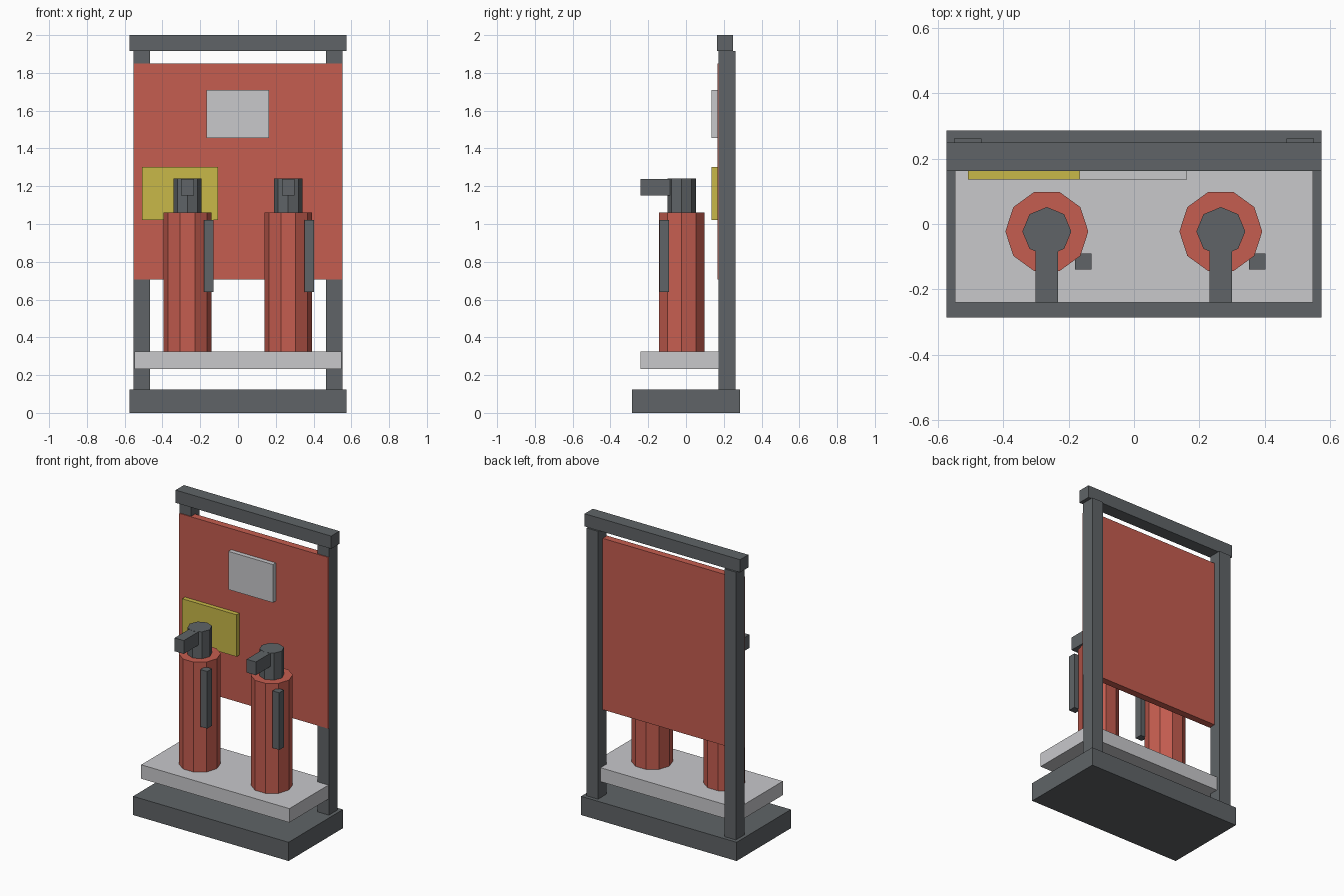
import bpy

cube = bpy.data.objects.get("Cube")
if cube:
    bpy.data.objects.remove(cube, do_unlink=True)


def material(name, r, g, b):
    m = bpy.data.materials.new(name)
    m.use_nodes = True
    m.diffuse_color = (r, g, b, 1)
    bsdf = next(n for n in m.node_tree.nodes if n.type == "BSDF_PRINCIPLED")
    bsdf.inputs["Base Color"].default_value = (r, g, b, 1)
    return m


DARK = material("dark_grey", 0.115, 0.127, 0.135)
RED = material("red", 0.56, 0.11, 0.08)
LIGHT = material("light_grey", 0.58, 0.58, 0.6)
YELLOW = material("yellow", 0.58, 0.48, 0.065)


def finish(name, mat):
    ob = bpy.context.object
    ob.name = name
    ob.data.materials.append(mat)
    return ob


def box(name, mat, x, y, z):
    """Box from (low, high) extents on each axis."""
    spans = (x, y, z)
    bpy.ops.mesh.primitive_cube_add(size=1, location=[(a + b) / 2 for a, b in spans])
    ob = finish(name, mat)
    ob.scale = [b - a for a, b in spans]
    bpy.ops.object.transform_apply(location=False, rotation=False, scale=True)


def prism(name, mat, sides, radius, x, y, z):
    """Flat-sided upright cylinder with a corner on the +x axis."""
    bpy.ops.mesh.primitive_cylinder_add(
        vertices=sides, radius=radius, depth=z[1] - z[0],
        location=(x, y, (z[0] + z[1]) / 2))
    ob = finish(name, mat)
    # The primitive starts at +y; a quarter turn puts a corner on +x
    ob.rotation_euler.z = 1.5707963
    bpy.ops.object.transform_apply(location=False, rotation=True, scale=False)


# Frame
box("base", DARK, (-0.575, 0.575), (-0.287, 0.287), (0, 0.125))
for side, s in (("right", -1), ("left", 1)):
    box(side + "_post", DARK, sorted((s * 0.467, s * 0.552)), (0.172, 0.262), (0.125, 1.915))
box("top_bar", DARK, (-0.575, 0.575), (0.163, 0.25), (1.915, 2))

# Back board with its two plates
box("back_board", RED, (-0.551, 0.551), (0.166, 0.213), (0.705, 1.85))
box("notice_plate", LIGHT, (-0.167, 0.163), (0.136, 0.166), (1.455, 1.71))
box("warning_plate", YELLOW, (-0.508, -0.106), (0.136, 0.166), (1.022, 1.302))

# Shelf
box("shelf", LIGHT, (-0.548, 0.548), (-0.24, 0.235), (0.232, 0.325))

# Two extinguishers: body, valve, nozzle and hose
for side, x in (("right", -0.267), ("left", 0.266)):
    y = -0.023
    prism(side + "_cylinder", RED, 10, 0.127, x, y, (0.325, 1.06))
    prism(side + "_valve", DARK, 8, 0.075, x, y, (1.06, 1.24))
    box(side + "_nozzle", DARK, (x - 0.034, x + 0.034), (-0.24, y), (1.15, 1.239))
    box(side + "_hose", DARK, (x + 0.087, x + 0.137), (-0.14, -0.09), (0.64, 1.022))
